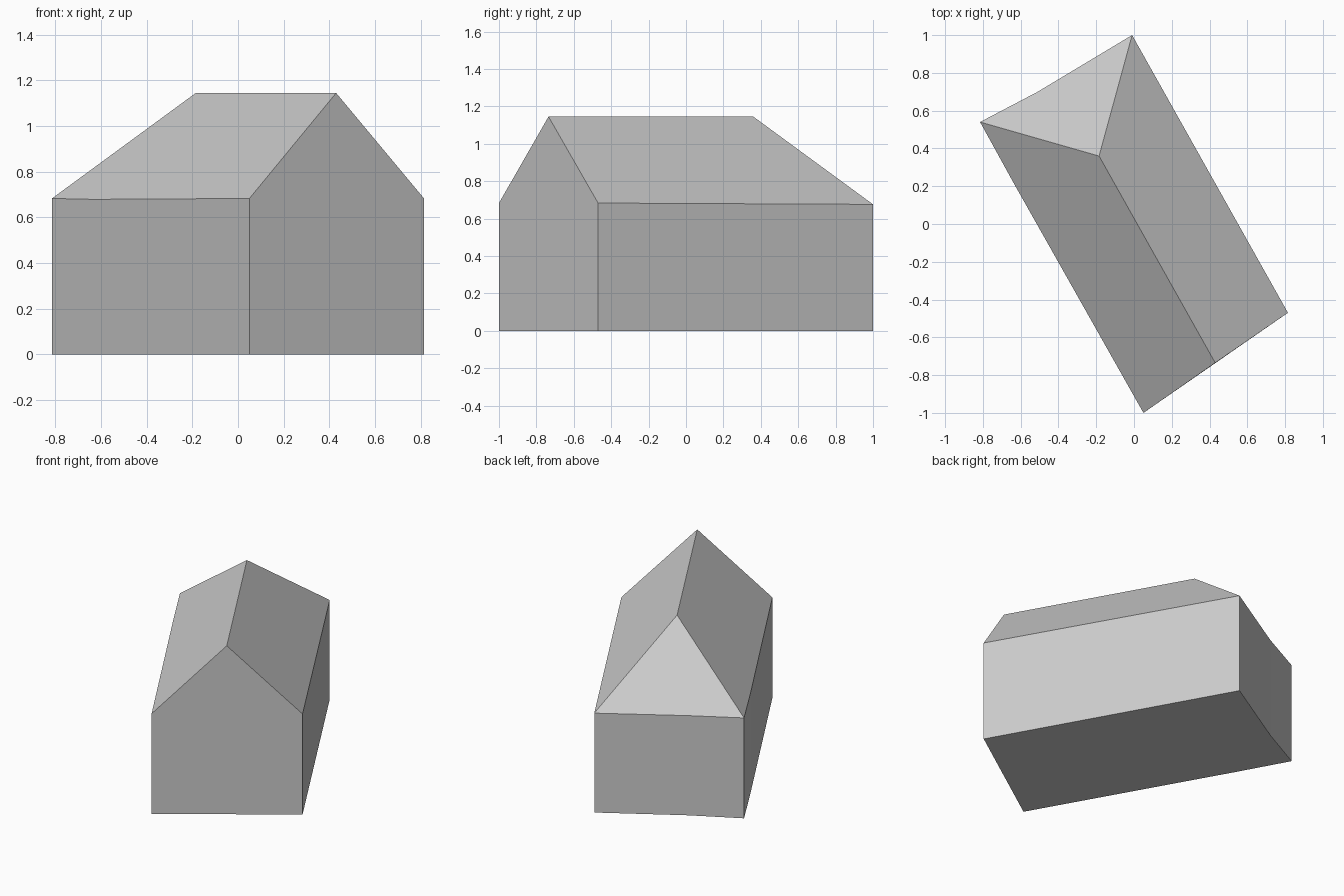
import bpy
import bmesh

cube = bpy.data.objects.get("Cube")
if cube:
    bpy.data.objects.remove(cube, do_unlink=True)

# Single plain grey
grey = bpy.data.materials.new("plain_grey")
grey.use_nodes = True
colour = (0.6, 0.6, 0.6, 1)
grey.diffuse_color = colour
grey.node_tree.nodes["Principled BSDF"].inputs["Base Color"].default_value = colour

# Footprint corners, counter-clockwise, with eave heights
footprint = [
    (0.05, -1.0, 0.683),     # front corner
    (0.815, -0.47, 0.683),   # left corner
    (-0.01, 1.0, 0.676),     # back corner
    (-0.51, 0.70, 0.678),    # slight bend in the back wall
    (-0.815, 0.54, 0.683),   # right corner
    (-0.635, 0.213, 0.679),  # slight bend in the right wall
]

bm = bmesh.new()
base = [bm.verts.new((x, y, 0)) for x, y, z in footprint]
eave = [bm.verts.new(p) for p in footprint]
ridge_front = bm.verts.new((0.43, -0.735, 1.145))
ridge_back = bm.verts.new((-0.185, 0.36, 1.145))
front, left, back, back_bend, right, right_bend = eave

# Floor, gable end and walls
bm.faces.new(base[::-1])
bm.faces.new([base[0], base[1], left, ridge_front, front])
for i in range(1, len(base)):
    j = (i + 1) % len(base)
    bm.faces.new([base[i], base[j], eave[j], eave[i]])

# Two long roof slopes and the hipped back end
bm.faces.new([left, back, ridge_back, ridge_front])
bm.faces.new([front, ridge_front, ridge_back, right, right_bend])
bm.faces.new([back, back_bend, right, ridge_back])
bmesh.ops.recalc_face_normals(bm, faces=bm.faces)

mesh = bpy.data.meshes.new("house_body")
bm.to_mesh(mesh)
bm.free()
mesh.materials.append(grey)
house = bpy.data.objects.new("house_body", mesh)
bpy.context.collection.objects.link(house)
